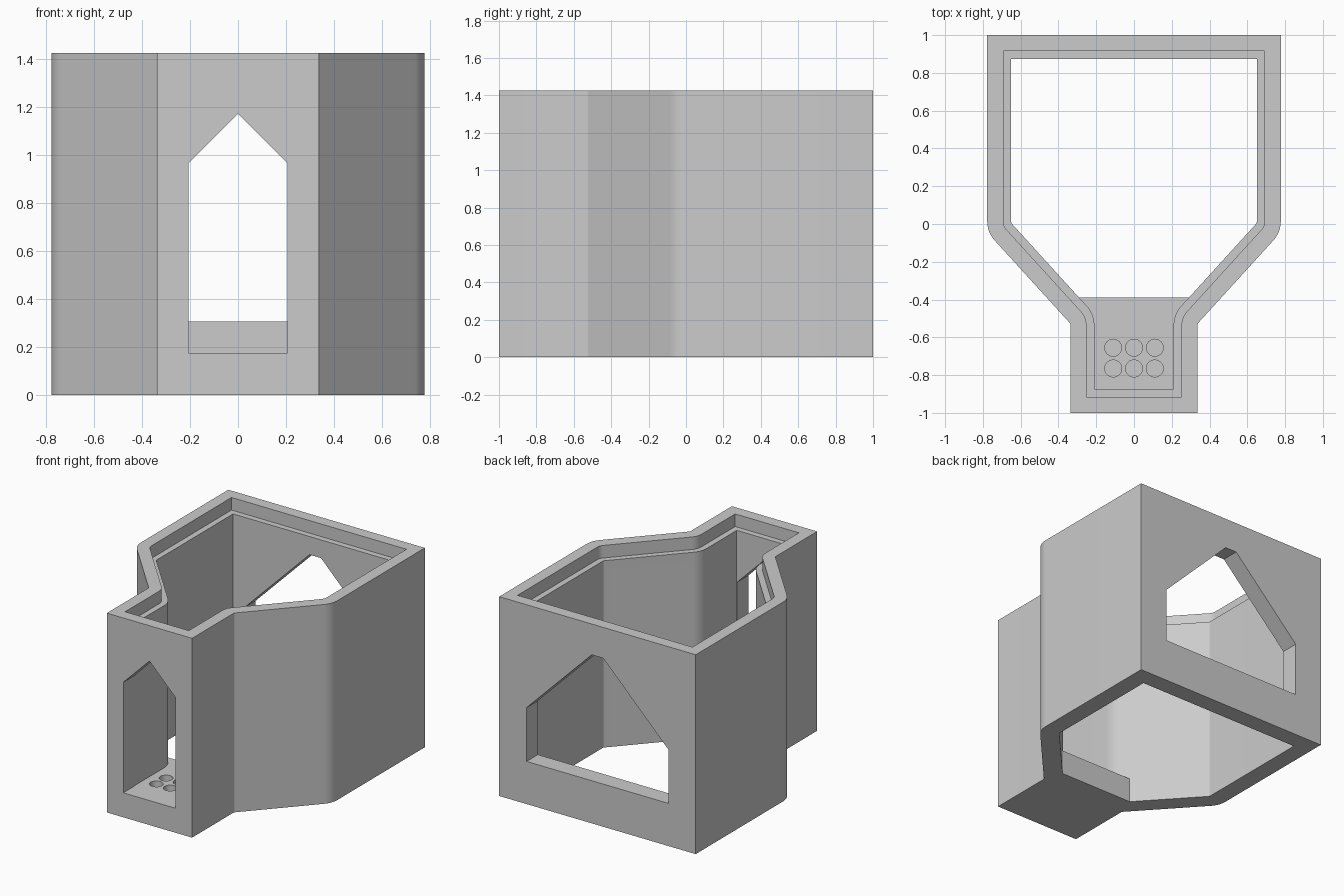
import bpy, bmesh
from math import sin, cos, radians
from mathutils import Vector

if "Cube" in bpy.data.objects:
    bpy.data.objects.remove(bpy.data.objects["Cube"], do_unlink=True)

HEIGHT = 1.425
WALL = 0.127       # wall thickness
RABBET = 0.085     # inset of the step around the rim
FLOOR = 0.175      # floor of the porch
BEND = radians(42.3)

mat = bpy.data.materials.new("light_grey")
mat.use_nodes = True
grey = (0.6, 0.6, 0.6, 1)
mat.diffuse_color = grey
mat.node_tree.nodes["Principled BSDF"].inputs["Base Color"].default_value = grey


def outline(inset, steps=10):
    """Plan of the house, moved inward by inset."""
    angles = [BEND * i / steps for i in range(steps + 1)]
    half = [(0.777 - inset, 1 - inset)]
    half += [(0.627 + (0.15 - inset) * cos(a), 0.014 - (0.15 - inset) * sin(a)) for a in angles]
    half += [(0.357 - (0.02 + inset) * cos(a), -0.535 + (0.02 + inset) * sin(a)) for a in reversed(angles)]
    half += [(0.337 - inset, inset - 1)]
    return half + [(-x, y) for x, y in reversed(half)]


def prism(name, points, sweep):
    """Extrude a closed loop of 3D points along a vector."""
    bm = bmesh.new()
    face = bm.faces.new([bm.verts.new(p) for p in points])
    ext = bmesh.ops.extrude_face_region(bm, geom=[face])
    top = [v for v in ext["geom"] if isinstance(v, bmesh.types.BMVert)]
    bmesh.ops.translate(bm, verts=top, vec=Vector(sweep))
    bmesh.ops.recalc_face_normals(bm, faces=bm.faces[:])
    mesh = bpy.data.meshes.new(name)
    bm.to_mesh(mesh)
    bm.free()
    mesh.materials.append(mat)
    obj = bpy.data.objects.new(name, mesh)
    bpy.context.collection.objects.link(obj)
    return obj


def plan_prism(name, plan, z0, z1):
    return prism(name, [(x, y, z0) for x, y in plan], (0, 0, z1 - z0))


def cut(target, cutter):
    """Subtract the cutter and remove it."""
    cutter.hide_render = True
    mod = target.modifiers.new("cut", 'BOOLEAN')
    mod.operation = 'DIFFERENCE'
    mod.solver = 'EXACT'
    mod.object = cutter
    bpy.context.view_layer.objects.active = target
    bpy.ops.object.modifier_apply(modifier=mod.name)
    bpy.data.objects.remove(cutter, do_unlink=True)


def window(name, half, y0, y1):
    """Opening with a symmetrical pointed head."""
    loop = half + [(-x, z) for x, z in reversed(half) if x > 0]
    return prism(name, [(x, y0, z) for x, z in loop], (0, y1 - y0, 0))


# Outer shell
house = plan_prism("house_shell", outline(0), 0, HEIGHT)

# Room, open below except for the porch floor
room = plan_prism("room_cutter", outline(WALL), -0.1, HEIGHT + 0.1)
porch = plan_prism("porch_floor_cutter", [(-1, -2), (1, -2), (1, -0.39), (-1, -0.39)], -0.5, FLOOR)
cut(room, porch)
cut(house, room)

# Step around the rim for a lid
cut(house, plan_prism("rim_step_cutter", outline(RABBET), HEIGHT - 0.09, HEIGHT + 0.2))

# Front doorway and wide back window
cut(house, window("front_door_cutter", [(0.207, FLOOR), (0.207, 0.965), (0, 1.172)], -1.1, -0.86))
cut(house, window("back_window_cutter", [(0.56, 0.305), (0.56, 0.69), (0.045, 1.205)], 0.8, 1.1))

# Six round recesses in the porch floor
for x in (-0.11, 0, 0.11):
    for y in (-0.655, -0.765):
        ring = [(x + 0.045 * cos(radians(a)), y + 0.045 * sin(radians(a))) for a in range(0, 360, 15)]
        cut(house, plan_prism("recess_cutter", ring, FLOOR - 0.08, FLOOR + 0.1))

# Smooth bends, crisp edges
bpy.ops.object.select_all(action='DESELECT')
house.select_set(True)
bpy.context.view_layer.objects.active = house
bpy.ops.object.shade_smooth_by_angle(angle=radians(30))
